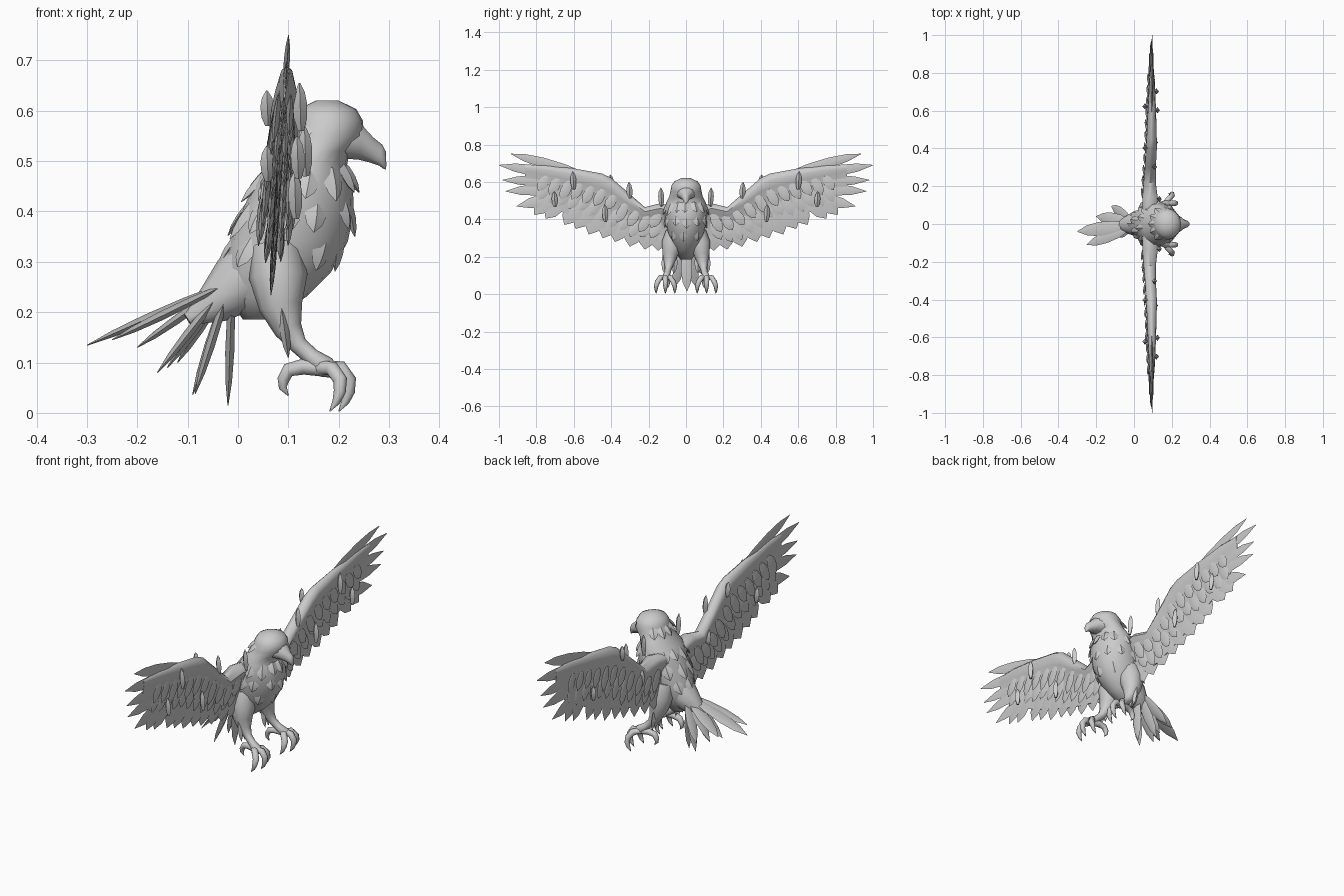
import bpy, bmesh, math, random
from mathutils import Vector as V

if "Cube" in bpy.data.objects:
    bpy.data.objects.remove(bpy.data.objects["Cube"])

random.seed(4)
grey = bpy.data.materials.new("plumage_grey")
grey.diffuse_color = (0.6, 0.6, 0.6, 1)
grey.use_nodes = True
grey.node_tree.nodes["Principled BSDF"].inputs["Base Color"].default_value = grey.diffuse_color


def finish(name, bm, angle=40):
    bmesh.ops.recalc_face_normals(bm, faces=bm.faces)
    me = bpy.data.meshes.new(name)
    bm.to_mesh(me)
    bm.free()
    ob = bpy.data.objects.new(name, me)
    bpy.context.collection.objects.link(ob)
    me.materials.append(grey)
    bpy.ops.object.select_all(action='DESELECT')
    ob.select_set(True)
    bpy.context.view_layer.objects.active = ob
    bpy.ops.object.shade_smooth_by_angle(angle=math.radians(angle))
    return ob


def loft(bm, rings):
    """Skin a list of closed rings and cap both ends."""
    vs = [[bm.verts.new(p) for p in r] for r in rings]
    n = len(vs[0])
    for a, b in zip(vs, vs[1:]):
        for i in range(n):
            bm.faces.new((a[i], a[(i + 1) % n], b[(i + 1) % n], b[i]))
    bm.faces.new(vs[0])
    bm.faces.new(vs[-1])


def tube(bm, pts, sides=8):
    """Tapered tube through (x, y, z, radius) points."""
    c = [V(p[:3]) for p in pts]
    rings = []
    for i, p in enumerate(pts):
        d = (c[min(i + 1, len(c) - 1)] - c[max(i - 1, 0)]).normalized()
        u = V((0, 1, 0)).cross(d).normalized()
        w = d.cross(u)
        rings.append([c[i] + p[3] * (u * math.cos(a) + w * math.sin(a))
                      for a in (k * math.tau / sides for k in range(sides))])
    loft(bm, rings)


def blade(bm, root, tip, width, thick, normal):
    """Pointed feather with a ridge on both faces."""
    root, tip = V(root), V(tip)
    d = tip - root
    side = d.cross(V(normal)).normalized()
    n = side.cross(d).normalized()
    rings = []
    for t, w in ((0, .45), (.25, .9), (.55, 1), (.8, .72), (1, .04)):
        c = root + d * t
        s, h = side * width * w / 2, n * thick * max(w, .1) / 2
        rings.append([c - s, c + h, c + s, c - h])
    loft(bm, rings)


def lerp_table(table, x):
    for a, b in zip(table, table[1:]):
        if x <= b[0]:
            t = max(0, (x - a[0]) / (b[0] - a[0]))
            return [p + (q - p) * t for p, q in zip(a[1:], b[1:])]
    return list(table[-1][1:])


# Torso and head: height, back x, front x, half width
BODY = [(.185, .01, .07, .03), (.23, -.02, .135, .06), (.28, -.035, .185, .085),
        (.34, -.015, .218, .1), (.40, .008, .23, .11), (.45, .03, .228, .113),
        (.485, .05, .215, .108), (.52, .085, .222, .09), (.55, .1, .25, .083),
        (.58, .107, .248, .078), (.603, .12, .235, .062), (.62, .155, .2, .025)]


def body_point(z, a, off=0):
    x0, x1, w = lerp_table(BODY, z)
    return V(((x0 + x1) / 2 + ((x1 - x0) / 2 + off) * math.cos(a), (w + off) * math.sin(a), z))


bm = bmesh.new()
loft(bm, [[body_point(r[0], k * math.tau / 20) for k in range(20)] for r in BODY])
finish("body_and_head", bm, 60)

# Hooked beak
bm = bmesh.new()
loft(bm, [[(x + .15 * rz * math.sin(a), ry * math.cos(a), z + rz * math.sin(a))
           for a in (k * math.tau / 10 for k in range(10))]
          for x, z, rz, ry in ((.215, .543, .04, .055), (.245, .535, .034, .04), (.265, .522, .026, .024),
                               (.283, .512, .022, .017), (.291, .502, .018, .011), (.294, .487, .004, .003))])
finish("beak", bm, 50)

# Ragged feathers on ruff, breast, back and nape
bm = bmesh.new()
for z, count, length, off in ((.50, 13, .075, .012), (.43, 11, .08, .012), (.36, 8, .08, .008)):
    for k in range(count):
        a = (k + random.uniform(-.2, .2)) * math.tau / count
        blade(bm, body_point(z, a, -.012), body_point(z - length * random.uniform(.8, 1.1), a, off),
              .045, .018, (math.cos(a), math.sin(a), 0))
for a in (2.2, 2.7, 3.14, 3.6, 4.1):
    blade(bm, body_point(.585, a, -.015), body_point(.53, a, .015), .04, .016, (math.cos(a), math.sin(a), .3))
finish("body_feathers", bm)

# Tail root and fanned tail feathers
bm = bmesh.new()
tube(bm, [(.05, 0, .30, .07), (0, 0, .255, .062), (-.05, -.005, .215, .04), (-.1, -.01, .185, .012)], 10)
finish("tail_root", bm, 60)
bm = bmesh.new()
for x, y, z, w in ((-.3, -.04, .134, .075), (-.25, -.11, .145, .06), (-.2, .04, .13, .07), (-.16, -.05, .08, .06),
                   (-.14, .02, .09, .06), (-.12, .095, .10, .06), (-.09, .055, .036, .06),
                   (-.085, -.06, .038, .06), (-.02, .005, .015, .06)):
    d = V((x, y, z)) - V((-.01, 0, .24))
    blade(bm, (-.01 - .1 * abs(x), y * .25, .25), (x, y, z), w, .018, d.cross(V((0, 1, 0))))
finish("tail_feathers", bm)

# Wing sections: distance from body, top, bottom, half thickness
WING = [(.06, .47, .29, .045), (.14, .485, .28, .045), (.22, .465, .28, .036), (.30, .535, .30, .032),
        (.40, .622, .33, .032), (.45, .645, .35, .03), (.60, .672, .41, .024), (.75, .69, .48, .016),
        (.86, .69, .57, .006)]
CHORD = ((0, .1), (.05, .75), (.13, 1), (.25, .8), (.42, .35), (.7, .15), (1, .08))
PRIMARY = [(.936, .75, .56, .645, .055), (1.0, .69, .58, .625, .06), (.98, .61, .58, .60, .06),
           (.965, .55, .56, .57, .065), (.905, .47, .55, .55, .075)]
SECONDARY = [(.81, .425), (.75, .405), (.65, .372), (.59, .35), (.52, .32), (.445, .30),
             (.38, .28), (.30, .255), (.22, .24), (.15, .233)]
TUFTS = [(.13, .47, .57, .135), (.30, .51, .60, .11), (.43, .385, .48, .115), (.70, .465, .55, .12),
         (.40, .57, .64, .06), (.60, .56, .655, .125), (.25, .39, .47, .06), (.62, .46, .53, .06)]


def wing_x(z):
    return .065 + (z - .23) * .068


for s, label in ((1, "left"), (-1, "right")):
    # Fleshy arm tapering to a thin trailing sheet
    bm = bmesh.new()
    rings = []
    for y, top, bot, th in WING:
        edge = [(top + (bot - top) * f, th * h) for f, h in CHORD]
        rings.append([(wing_x(z) + h, s * y, z) for z, h in edge] +
                     [(wing_x(z) - h * .8, s * y, z) for z, h in reversed(edge)])
    loft(bm, rings)
    finish(label + "_wing", bm, 50)

    # Long flight feathers
    bm = bmesh.new()
    for i, (y, z, ry, rz, w) in enumerate(PRIMARY):
        blade(bm, (wing_x(rz), s * ry, rz), (wing_x(z), s * y, z), w, .012, (1, s * .08, 0))
    for y, z in SECONDARY:
        ry, rz = y * .84 + .01, z + .15
        blade(bm, (wing_x(rz), s * ry, rz), (wing_x(z), s * y, z), .1, .012, (1, s * .08, 0))
    finish(label + "_flight_feathers", bm)

    # Overlapping covert feathers on both faces
    bm = bmesh.new()
    for face in (1, -1):
        for frac, n in ((.28, 11), (.5, 12)):
            for k in range(n):
                y = .14 + .6 * k / (n - 1)
                top, bot, th = lerp_table(WING, y)
                z = top + (bot - top) * frac
                z2 = z - random.uniform(.07, .1)
                off = face * th * (.7 if frac < .4 else .25)
                blade(bm, (wing_x(z) + off, s * y, z), (wing_x(z2) + off * .8 + face * .006, s * (y + .05), z2),
                      .055, .014, (1, 0, 0))
    # Loose upright tufts
    for y, z0, z1, x in TUFTS:
        blade(bm, (x, s * y, z0), (x - .003, s * (y + .005), z1), .032, .028, (1, 0, 0))
    finish(label + "_covert_feathers", bm)

    # Feathered thigh and shank
    bm = bmesh.new()
    tube(bm, [(.075, s * .06, .33, .05), (.08, s * .075, .27, .058), (.085, s * .085, .21, .043),
              (.1, s * .09, .165, .028), (.12, s * .095, .135, .018), (.145, s * .1, .112, .017),
              (.175, s * .107, .09, .022), (.19, s * .11, .08, .012)], 10)
    finish(label + "_leg", bm, 60)
    bm = bmesh.new()
    for dy in (-.025, 0, .025):
        blade(bm, (.085, s * .087 + dy, .22), (.1, s * .09 + dy, .11), .035, .02, (1, 0, .3))
    finish(label + "_leg_feathers", bm)

    # Three front toes and one hind toe with claws
    bm = bmesh.new()
    for dy, dx in ((-.05, -.01), (0, .008), (.05, -.01)):
        y = s * .11
        tube(bm, [(.165, y, .09, .015), (.197 + dx, y + dy * .55, .088, .015), (.213 + dx, y + dy * .85, .065, .014),
                  (.212 + dx, y + dy, .042, .012), (.205 + dx, y + dy, .022, .008), (.192 + dx, y + dy, .003, .001)])
    tube(bm, [(.17, s * .107, .088, .016), (.13, s * .1, .092, .016), (.1, s * .097, .085, .014),
              (.09, s * .096, .066, .012), (.089, s * .096, .05, .008), (.1, s * .096, .034, .001)])
    finish(label + "_foot", bm, 50)
